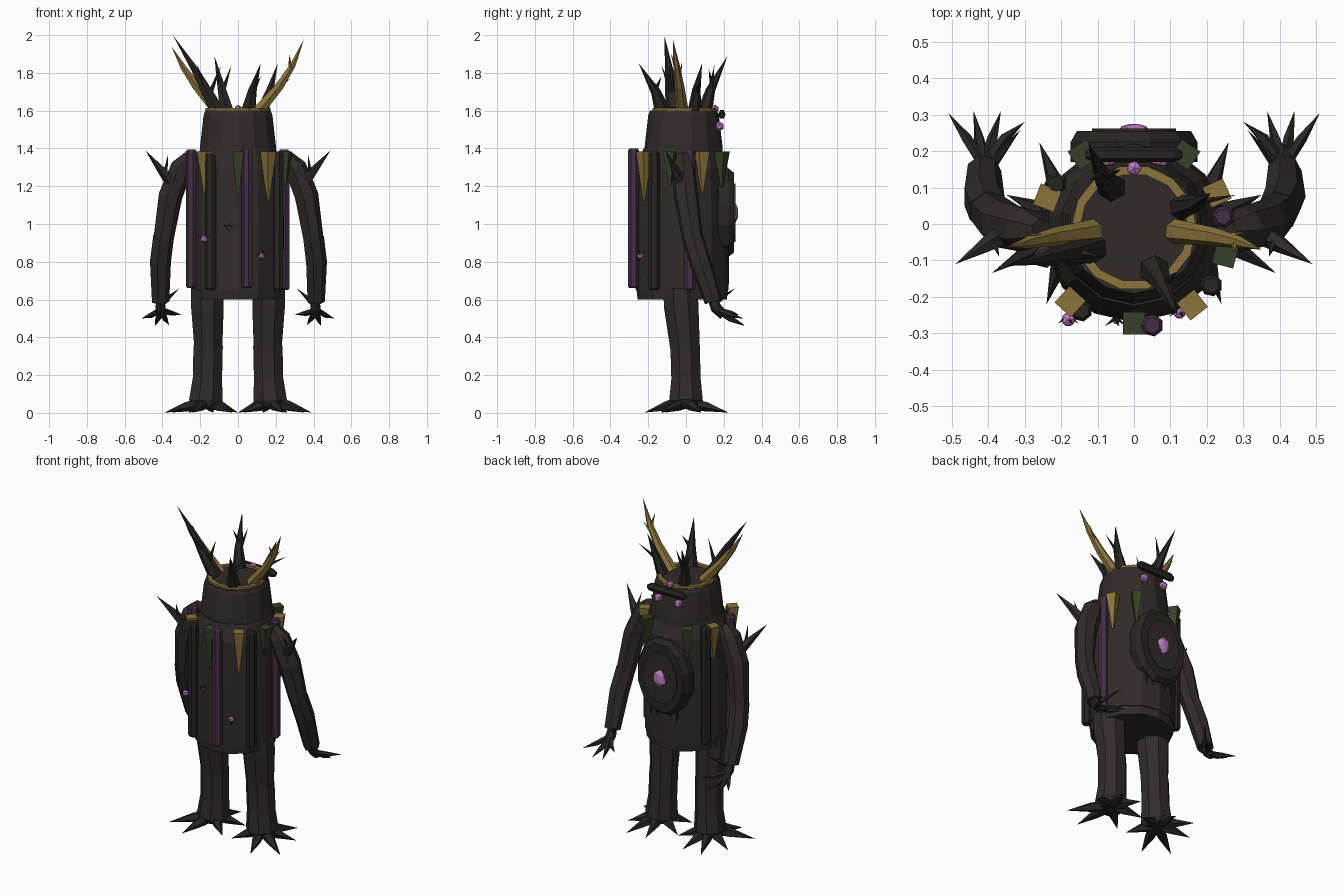
import bpy, bmesh, math
from mathutils import Vector, Matrix


def colour(name, r, g, b):
    m = bpy.data.materials.new(name)
    m.diffuse_color = (r, g, b, 1)
    return m


BARK = colour("dark bark", 0.031, 0.024, 0.022)
SHADE = colour("blackened bark", 0.021, 0.018, 0.016)
GOLD = colour("old gold", 0.26, 0.175, 0.045)
GREEN = colour("moss green", 0.037, 0.052, 0.021)
PURPLE = colour("dusky purple", 0.055, 0.028, 0.058)
PINK = colour("pink crystal", 0.58, 0.22, 0.60)


def finish(name, bm, mat):
    bmesh.ops.recalc_face_normals(bm, faces=bm.faces)
    me = bpy.data.meshes.new(name)
    bm.to_mesh(me)
    bm.free()
    me.materials.append(mat)
    ob = bpy.data.objects.new(name, me)
    bpy.context.collection.objects.link(ob)
    return ob


def limb(name, pts, radii, sides, mat, squash=1.0):
    """Faceted sweep through points; a zero radius makes a pointed tip."""
    bm = bmesh.new()
    pts = [Vector(p) for p in pts]
    rings = []
    for i, (p, r) in enumerate(zip(pts, radii)):
        d = (pts[min(i + 1, len(pts) - 1)] - pts[max(i - 1, 0)]).normalized()
        ref = Vector((0, 1, 0)) if abs(d.y) < 0.9 else Vector((1, 0, 0))
        u = ref.cross(d).normalized()
        v = d.cross(u)
        if r == 0:
            rings.append([bm.verts.new(p)])
            continue
        ring = []
        for k in range(sides):
            a = 2 * math.pi * (k + 0.5) / sides
            ring.append(bm.verts.new(p + u * math.cos(a) * r + v * math.sin(a) * r * squash))
        rings.append(ring)
    for a, b in zip(rings, rings[1:]):
        for k in range(sides):
            n = (k + 1) % sides
            if len(b) == 1:
                bm.faces.new((a[k], a[n], b[0]))
            else:
                bm.faces.new((a[k], a[n], b[n], b[k]))
    for ring in (rings[0], rings[-1]):
        if len(ring) > 2:
            bm.faces.new(ring)
    return finish(name, bm, mat)


def spike(name, a, b, r, mat=BARK, sides=5):
    return limb(name, [a, b], [r, 0], sides, mat)


def gem(name, loc, r, mat=PINK, scale=(1, 1, 1)):
    bm = bmesh.new()
    bmesh.ops.create_icosphere(bm, subdivisions=1, radius=r)
    bmesh.ops.transform(bm, verts=bm.verts,
                        matrix=Matrix.Translation(loc) @ Matrix.Diagonal((*scale, 1)))
    return finish(name, bm, mat)


CY = -0.02  # trunk centre in depth

# Trunk body and head
limb("trunk_body", [(0, CY, z) for z in (0.60, 0.65, 0.651, 1.0, 1.3, 1.4)],
     [0.236, 0.242, 0.246, 0.25, 0.24, 0.205], 14, BARK)
limb("head", [(0, -0.013, z) for z in (1.36, 1.42, 1.575, 1.60)],
     [0.208, 0.205, 0.187, 0.178], 14, BARK)

# Gold crown band
bm = bmesh.new()
n = 14
loops = []
for r, z in ((0.172, 1.59), (0.172, 1.613), (0.148, 1.613), (0.148, 1.59)):
    loops.append([bm.verts.new((r * math.cos(2 * math.pi * k / n),
                                -0.01 + r * math.sin(2 * math.pi * k / n), z)) for k in range(n)])
for i in range(4):
    for k in range(n):
        a, b = loops[i], loops[(i + 1) % 4]
        bm.faces.new((a[k], a[(k + 1) % n], b[(k + 1) % n], b[k]))
finish("crown_band", bm, GOLD)

# Vertical bark staves around the trunk
for x, y, z0, z1, mat in (
        (0.05, -0.278, 0.66, 1.40, PURPLE), (-0.145, -0.237, 0.65, 1.37, SHADE),
        (-0.245, -0.09, 0.66, 1.395, PURPLE), (0.212, -0.168, 0.65, 1.385, SHADE),
        (0.245, 0.02, 0.65, 1.395, PURPLE), (-0.215, 0.11, 0.65, 1.385, SHADE)):
    limb("bark_stave", [(x, y, z0), (x, y, z0 + 0.012), (x, y, z1 - 0.012), (x, y, z1)],
         [0.022, 0.031, 0.031, 0.022], 7, mat)

# Hanging pointed shards below the shoulders
for x, y, ln, mat in (
        (0, -0.272, 0.26, GREEN), (0.16, -0.222, 0.26, GOLD), (-0.175, -0.213, 0.22, GOLD),
        (0.25, -0.085, 0.18, GREEN), (0.228, 0.085, 0.22, GOLD), (-0.238, 0.072, 0.22, GOLD),
        (0.14, 0.19, 0.19, GREEN), (-0.14, 0.19, 0.19, GREEN)):
    a = math.atan2(y - CY, x)
    ob = limb("hanging_shard", [(0, 0, 1.385), (0, 0, 1.385 - ln)], [0.043, 0.007], 4, mat)
    ob.matrix_world = Matrix.Translation((x, y, 0)) @ Matrix.Rotation(a, 4, 'Z')

# Chest shield with inner boss, crystal and root teeth
for name, y0, y1, r, mat in (("chest_shield", 0.17, 0.255, 1.0, SHADE),
                             ("chest_shield_boss", 0.25, 0.262, 0.66, BARK)):
    ob = limb(name, [(0, y0, 0), (0, y1 - 0.03 * r * (y0 < 0.2), 0), (0, y1, 0)],
              [r, r, r * 0.9], 12, mat)
    ob.matrix_world = Matrix.Translation((0, 0, 1.06)) @ Matrix.Diagonal((0.18, 1, 0.242, 1))
gem("chest_crystal", (0, 0.258, 1.06), 0.055, PINK, (0.85, 0.35, 1.1))
for i in range(5):
    x = -0.09 + 0.045 * i
    spike("root_tooth", (x, 0.215, 0.88), (x, 0.222, 0.78 + 0.01 * (i % 2)), 0.012, SHADE, 4)

# Face: brow, eyes and forehead crystal
limb("brow", [(-0.13, 0.19, 1.575), (-0.11, 0.19, 1.58), (0.11, 0.19, 1.58), (0.13, 0.19, 1.575)],
     [0.016, 0.026, 0.026, 0.016], 6, SHADE, 0.75)
for s in (-1, 1):
    gem("eye", (0.07 * s, 0.176, 1.517), 0.027)
gem("forehead_crystal", (0, 0.153, 1.61), 0.022)

# Back crystals with thorny settings
for x, y, z, r in ((-0.18, -0.262, 0.92, 0.021), (0.125, -0.243, 0.83, 0.019),
                   (-0.05, -0.268, 0.98, 0.008)):
    gem("back_crystal", (x, y, z), r)
    for dx, dz in ((0.03, 0.014), (-0.03, 0.016), (0.006, -0.034), (0.01, 0.032)):
        spike("crystal_thorn", (x, y + 0.01, z), (x + dx, y - 0.012, z + dz), 0.007, SHADE, 4)

# Crown branches: path, radius, colour, side twigs
branches = (
    ([(0.11, -0.02, 1.6), (0.22, -0.035, 1.73), (0.29, -0.05, 1.84), (0.35, -0.07, 1.98)], 0.034, GOLD,
     [((0.23, -0.04, 1.75), (0.315, -0.02, 1.86)), ((0.28, -0.05, 1.82), (0.27, -0.08, 1.9))]),
    ([(-0.11, -0.02, 1.6), (-0.22, -0.035, 1.73), (-0.29, -0.05, 1.83), (-0.352, -0.065, 1.94)], 0.034, GOLD,
     [((-0.23, -0.04, 1.75), (-0.31, -0.02, 1.86))]),
    ([(-0.11, -0.065, 1.6), (-0.17, -0.08, 1.71), (-0.23, -0.09, 1.82), (-0.345, -0.115, 2.0)], 0.042, SHADE,
     [((-0.17, -0.08, 1.71), (-0.215, -0.13, 1.84)), ((-0.15, -0.08, 1.68), (-0.09, -0.09, 1.84))]),
    ([(0.055, -0.125, 1.6), (0.075, -0.16, 1.7), (0.12, -0.25, 1.85)], 0.042, SHADE,
     [((0.08, -0.165, 1.7), (0.12, -0.13, 1.78))]),
    ([(-0.06, 0.1, 1.6), (-0.085, 0.13, 1.71), (-0.125, 0.22, 1.89)], 0.04, SHADE,
     [((-0.08, 0.13, 1.7), (-0.035, 0.15, 1.84)), ((-0.085, 0.14, 1.73), (-0.12, 0.12, 1.82))]),
    ([(0.13, 0.045, 1.6), (0.17, 0.055, 1.71), (0.21, 0.085, 1.85)], 0.036, SHADE,
     [((0.16, 0.055, 1.69), (0.28, 0.08, 1.77))]),
)
for path, r, mat, twigs in branches:
    k = len(path) - 1
    limb("crown_branch", path, [r * (1 - 0.75 * i / k) for i in range(k)] + [0], 6, mat)
    for a, b in twigs:
        spike("crown_twig", a, b, r * 0.38, mat)

# Limbs, mirrored left and right
for s in (-1, 1):
    def P(x, y, z):
        return (x * s, y, z)

    # Arm
    limb("upper_arm", [P(0.255, -0.02, 1.36), P(0.30, -0.015, 1.30), P(0.36, 0.0, 1.15), P(0.397, 0.035, 0.92)],
         [0.035, 0.062, 0.066, 0.056], 7, BARK)
    limb("forearm", [P(0.397, 0.035, 0.93), P(0.413, 0.075, 0.80), P(0.412, 0.145, 0.59)],
         [0.058, 0.058, 0.048], 7, BARK)
    limb("palm", [P(0.412, 0.13, 0.62), P(0.41, 0.16, 0.555), P(0.41, 0.2, 0.515)],
         [0.022, 0.03, 0.025], 6, SHADE)
    # Clawed fingers
    for tx, ty, tz in ((0.51, 0.305, 0.50), (0.44, 0.31, 0.46), (0.365, 0.31, 0.465), (0.30, 0.28, 0.52)):
        mid = P(0.41 + (tx - 0.41) * 0.5, 0.235, (tz + 0.535) / 2)
        limb("finger", [P(0.41 + (tx - 0.41) * 0.1, 0.175, 0.54), mid, P(tx, ty, tz)],
             [0.017, 0.015, 0], 5, SHADE)
    spike("thumb", P(0.40, 0.15, 0.58), P(0.31, 0.26, 0.66), 0.018, SHADE)
    # Shoulder thorns
    limb("shoulder_thorn", [P(0.34, -0.02, 1.20), P(0.40, -0.055, 1.28), P(0.49, -0.11, 1.39)],
         [0.034, 0.024, 0], 5, BARK)
    spike("shoulder_twig", P(0.385, -0.045, 1.26), P(0.37, -0.09, 1.37), 0.014)

    # Leg
    limb("thigh", [P(0.163, -0.03, 0.66), P(0.162, -0.025, 0.56), P(0.157, -0.005, 0.345)],
         [0.093, 0.093, 0.08], 8, BARK, 1.06)
    limb("shin", [P(0.158, -0.005, 0.355), P(0.162, 0, 0.18), P(0.17, 0, 0.065), P(0.17, 0, 0.03)],
         [0.084, 0.084, 0.096, 0.075], 8, BARK)
    # Root toes
    for tx, ty in ((0.26, 0.225), (0.13, 0.22), (0.0, 0.08), (0.03, -0.11),
                   (0.24, -0.22), (0.39, -0.135), (0.35, 0.08)):
        d = Vector((tx - 0.17, ty, 0))
        m = Vector((0.17, 0, 0.036)) + d * 0.45
        limb("root_toe", [P(0.17 + d.x * 0.15, d.y * 0.15, 0.05), P(*m), P(tx, ty, 0.002)],
             [0.032, 0.028, 0], 5, SHADE)
